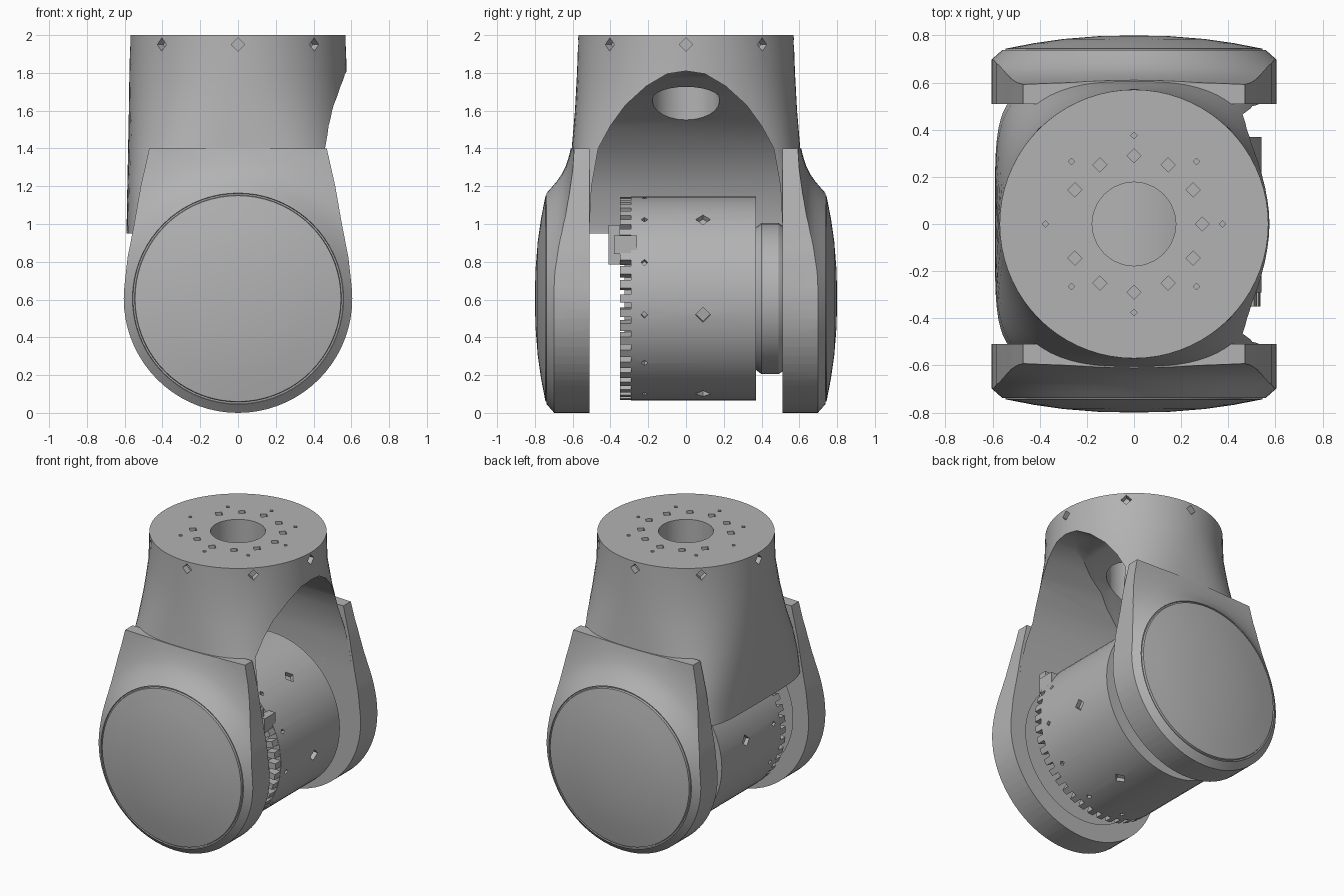
import bpy, bmesh
from math import cos, sin, pi, radians
from mathutils import Vector, Matrix

if "Cube" in bpy.data.objects:
    bpy.data.objects.remove(bpy.data.objects["Cube"])

AXLE = 0.605  # height of the joint axis, also the arm radius

grey = bpy.data.materials.new("cast grey")
grey.use_nodes = True
grey.diffuse_color = (0.45, 0.45, 0.45, 1)
for node in grey.node_tree.nodes:
    if node.type == 'BSDF_PRINCIPLED':
        node.inputs["Base Color"].default_value = (0.45, 0.45, 0.45, 1)
        node.inputs["Roughness"].default_value = 0.6


def finish(name, bm):
    bmesh.ops.remove_doubles(bm, verts=bm.verts, dist=0.0001)
    bmesh.ops.recalc_face_normals(bm, faces=bm.faces)
    mesh = bpy.data.meshes.new(name)
    bm.to_mesh(mesh)
    bm.free()
    mesh.materials.append(grey)
    obj = bpy.data.objects.new(name, mesh)
    bpy.context.collection.objects.link(obj)
    return obj


def prism(name, points, axis, lo, hi):
    """Extrude a 2D outline along x (points are y, z) or y (points are x, z)."""
    bm = bmesh.new()
    place = (lambda a, b: (lo, a, b)) if axis == 'x' else (lambda a, b: (a, lo, b))
    face = bm.faces.new([bm.verts.new(place(a, b)) for a, b in points])
    new = bmesh.ops.extrude_face_region(bm, geom=[face])["geom"]
    shift = Vector((hi - lo, 0, 0) if axis == 'x' else (0, hi - lo, 0))
    bmesh.ops.translate(bm, vec=shift, verts=[v for v in new if isinstance(v, bmesh.types.BMVert)])
    return finish(name, bm)


def revolve(name, profile, side=1, steps=64):
    """Turn a (radius, y) profile around the joint axis."""
    bm = bmesh.new()
    verts = [bm.verts.new((r, y * side, AXLE)) for r, y in profile]
    edges = [bm.edges.new(pair) for pair in zip(verts, verts[1:])]
    bmesh.ops.spin(bm, geom=verts + edges, cent=(0, 0, AXLE), axis=(0, 1, 0),
                   angle=2 * pi, steps=steps)
    return finish(name, bm)


def pegs(name, items):
    """Four-sided pegs: (centre, direction, radius, length)."""
    bm = bmesh.new()
    for centre, direction, radius, length in items:
        turn = Vector(direction).to_track_quat('Z', 'Y').to_matrix().to_4x4()
        bmesh.ops.create_cone(bm, cap_ends=True, segments=4, radius1=radius, radius2=radius,
                              depth=length, matrix=Matrix.Translation(centre) @ turn)
    return finish(name, bm)


def boolean(obj, cutter, operation='DIFFERENCE'):
    mod = obj.modifiers.new(operation.lower(), 'BOOLEAN')
    mod.operation, mod.object, mod.solver = operation, cutter, 'EXACT'
    bpy.context.view_layer.objects.active = obj
    bpy.ops.object.modifier_apply(modifier=mod.name)
    bpy.data.objects.remove(cutter)


def smooth(obj, angle=28):
    bpy.ops.object.select_all(action='DESELECT')
    obj.select_set(True)
    bpy.context.view_layer.objects.active = obj
    bpy.ops.object.shade_smooth_by_angle(angle=radians(angle))


def around(count, start=0):
    return [start + 2 * pi * i / count for i in range(count)]


# Neck: round flange at the top, squaring off towards the arms
def superellipse(hx, hy, n, count=72):
    for t in around(count):
        c, s = cos(t), sin(t)
        yield (hx * abs(c) ** (2 / n) * (1 if c > 0 else -1),
               hy * abs(s) ** (2 / n) * (1 if s > 0 else -1))


bm = bmesh.new()
rings = []
for z, hx, hy, n in [(0.95, .59, .62, 5), (1.1, .588, .62, 4.4), (1.25, .585, .615, 3.6),
                     (1.4, .582, .605, 2.8), (1.6, .578, .588, 2.3), (1.8, .575, .577, 2),
                     (2, .57, .57, 2)]:
    rings.append([bm.verts.new((x, y, z)) for x, y in superellipse(hx, hy, n)])
for low, high in zip(rings, rings[1:]):
    for i in range(len(low)):
        bm.faces.new((low[i - 1], low[i], high[i], high[i - 1]))
bm.faces.new(rings[0])
bm.faces.new(rings[-1])
neck = finish("neck", bm)

# Cavity: an arch open towards +x, scooped down to the rear wall
half_arch = [(.51, .5), (.51, 1.0), (.5, 1.2), (.465, 1.4), (.4, 1.52), (.32, 1.63),
             (.21, 1.73), (.1, 1.795)]
arch = half_arch + [(0, 1.81)] + [(-y, z) for y, z in reversed(half_arch)]
cavity = prism("cavity_cutter", arch, 'x', -1, 1)
scoop = [(-.53, .5), (-.53, .96), (-.5, 1.1), (-.44, 1.25), (-.34, 1.4), (-.18, 1.55),
         (.05, 1.68), (.3, 1.77), (.57, 1.83), (1.1, 1.9), (1.1, .5)]
boolean(cavity, prism("scoop_cutter", scoop, 'y', -1, 1), 'INTERSECT')
boolean(neck, cavity)

# Centre bore and mounting holes
bm = bmesh.new()
bmesh.ops.create_cone(bm, cap_ends=True, segments=24, radius1=.178, radius2=.178,
                      depth=1.0, matrix=Matrix.Translation((0, 0, 1.75)))
boolean(neck, finish("bore_cutter", bm))
holes = [((.29 * cos(a), .29 * sin(a), 2), (0, 0, 1), .03, .06) for a in around(12)
         if abs(sin(a)) > .99 or cos(a) > -.9]
holes += [((.375 * cos(a), .375 * sin(a), 2), (0, 0, 1), .014, .05) for a in around(8)]
holes += [((.57 * cos(a), .57 * sin(a), 1.95), (cos(a), sin(a), 0), .035, .09) for a in around(8)]
boolean(neck, pegs("hole_cutter", holes))
smooth(neck)

# Arms: domed round caps that flare into the neck, trimmed to a rounded outline
arc = [(AXLE * cos(a), AXLE + AXLE * sin(a)) for a in
       [radians(d) for d in range(-185, 6, 5)]]
outline = arc + [(.585, .82), (.55, 1.0), (.515, 1.2), (.47, 1.4), (-.47, 1.4),
                 (-.515, 1.2), (-.55, 1.0), (-.585, .82)]
dome = [(0, .8), (.15, .797), (.3, .785), (.42, .768), (.545, .744), (.548, .73), (.556, .73),
        (.559, .738), (.585, .715), (.62, .685), (.66, .657), (.7, .637), (.76, .618), (.84, .6), (1.0, .585)]
for side, name in [(-1, "front_arm"), (1, "back_arm")]:
    inner = [(1.0, .51), (0, .51)]
    if side < 0:  # shallow bearing seat facing the motor
        inner = [(1.0, .51), (.48, .51), (.48, .56), (0, .56)]
    arm = revolve(name, dome + inner, side, 72)
    boolean(arm, prism("outline_cutter", outline, 'y', -1, 1), 'INTERSECT')
    smooth(arm)

# Motor housing between the arms
motor = revolve("motor_housing", [(0, -.29), (.54, -.29), (.54, .37), (0, .37)])
marks = []
for count, y, radius in [(12, -.22, .018), (6, .09, .04)]:
    marks += [((.54 * cos(a), y, AXLE + .54 * sin(a)), (cos(a), 0, sin(a)), radius, .06)
              for a in around(count, -.16)]
boolean(motor, pegs("mark_cutter", marks))
smooth(motor)

# Collar joining the motor to the back arm
collar = revolve("collar", [(0, .36), (.37, .36), (.4, .4), (.4, .49), (.38, .52), (0, .52)], 1, 40)
smooth(collar)

# Toothed ring at the front of the motor
bm = bmesh.new()
for a in around(44):
    box = Matrix.Translation((0, 0, AXLE)) @ Matrix.Rotation(a, 4, 'Y') @ \
        Matrix.Translation((.505, -.315, 0)) @ Matrix.Diagonal((.065, .07, .042, 1))
    bmesh.ops.create_cube(bm, size=1, matrix=box)
finish("toothed_ring", bm)
hub = revolve("encoder_disc", [(0, -.325), (.46, -.325), (.475, -.28), (0, -.28)])
smooth(hub)

# Cable plug on the rim
bm = bmesh.new()
for centre, size in [((.41, -.38, .89), (.08, .06, .21)), ((.43, -.32, .89), (.09, .12, .1))]:
    bmesh.ops.create_cube(bm, size=1, matrix=Matrix.Translation(centre) @ Matrix.Diagonal((*size, 1)))
finish("cable_plug", bm)
